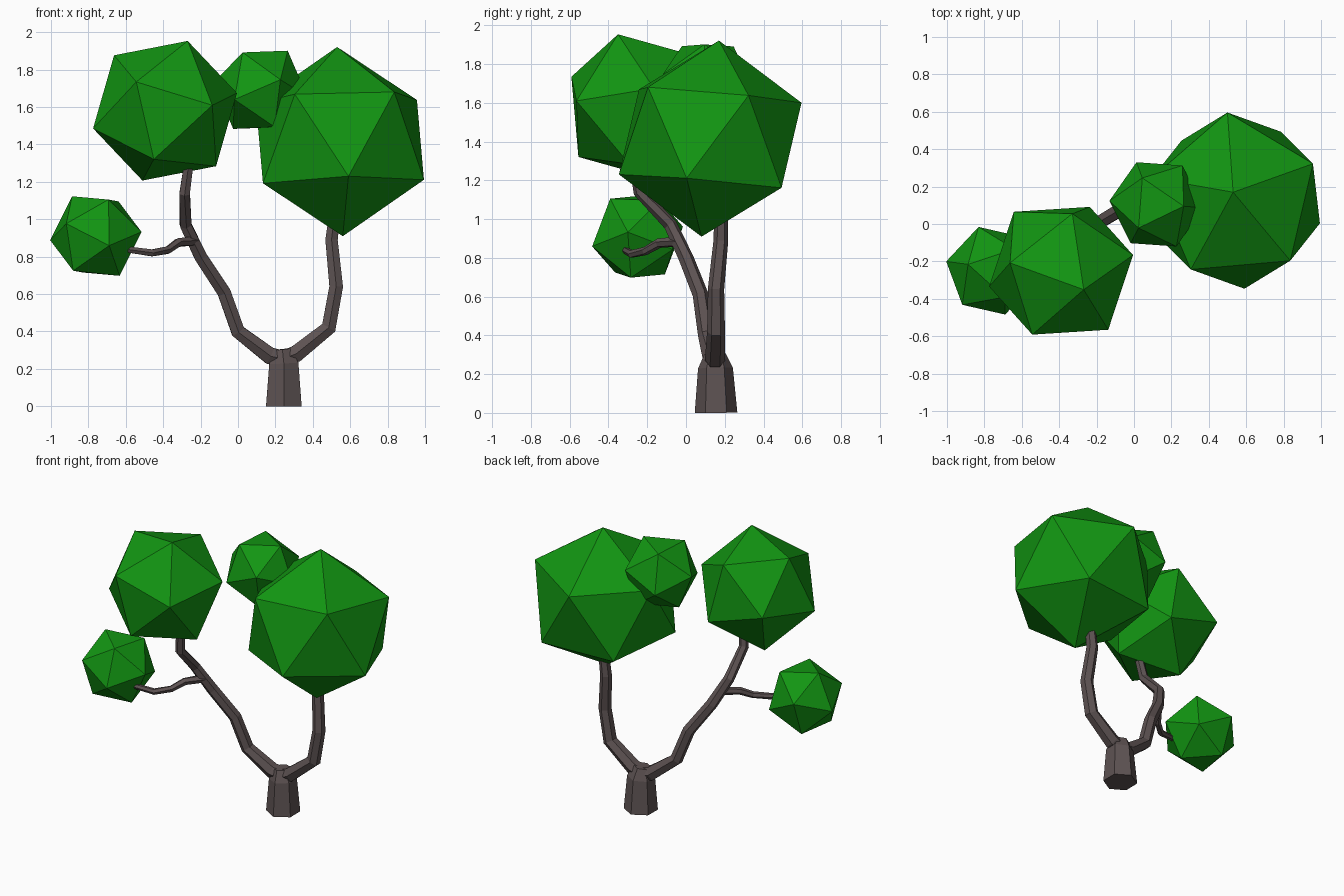
import bpy, bmesh, math
from mathutils import Vector, Matrix

if "Cube" in bpy.data.objects:
    bpy.data.objects.remove(bpy.data.objects["Cube"])


def material(name, rgb):
    m = bpy.data.materials.new(name)
    m.diffuse_color = (*rgb, 1)
    m.use_nodes = True
    m.node_tree.nodes["Principled BSDF"].inputs["Base Color"].default_value = m.diffuse_color
    return m


bark = material("bark", (0.11, 0.085, 0.085))
leaf = material("leaf", (0.006, 0.3, 0.006))


def add_object(name, bm, mat):
    bmesh.ops.recalc_face_normals(bm, faces=bm.faces)
    me = bpy.data.meshes.new(name)
    bm.to_mesh(me)
    bm.free()
    me.materials.append(mat)
    ob = bpy.data.objects.new(name, me)
    bpy.context.collection.objects.link(ob)
    return ob


def limb(name, points, sides=6):
    """Faceted tube through (x, y, z, radius) points."""
    bm = bmesh.new()
    pos = [Vector(p[:3]) for p in points]
    rings = []
    for i, p in enumerate(pos):
        d_in = (p - pos[max(i - 1, 0)]).normalized()
        d_out = (pos[min(i + 1, len(pos) - 1)] - p).normalized()
        t = (d_in + d_out).normalized()
        side = Vector((0, 1, 0))
        u = (side - t * side.dot(t)).normalized()
        w = t.cross(u)
        rings.append([bm.verts.new(p + points[i][3] * (
            u * math.cos(k * math.tau / sides) + w * math.sin(k * math.tau / sides)))
            for k in range(sides)])
    for a, b in zip(rings, rings[1:]):
        for k in range(sides):
            n = (k + 1) % sides
            bm.faces.new((a[k], a[n], b[n], b[k]))
    bm.faces.new(rings[0])
    bm.faces.new(rings[-1])
    return add_object(name, bm, bark)


def foliage(name, centre, radius, a, b):
    """Icosahedron with one corner towards a and a neighbouring one towards b."""
    z = Vector(a).normalized()
    x = Vector(b)
    x = (x - z * x.dot(z)).normalized()
    y = z.cross(x)
    rot = Matrix((x, y, z)).transposed().to_4x4()
    bm = bmesh.new()
    bmesh.ops.create_icosphere(bm, subdivisions=1, radius=radius,
                               matrix=Matrix.Translation(centre) @ rot)
    return add_object(name, bm, leaf)


# trunk and forked branches
limb("trunk", [(0.245, 0.155, 0, 0.11), (0.245, 0.152, 0.23, 0.09),
               (0.237, 0.15, 0.305, 0.055)])
limb("right_branch", [(0.23, 0.15, 0.25, 0.05), (0.31, 0.15, 0.28, 0.052),
                      (0.485, 0.155, 0.42, 0.046), (0.525, 0.155, 0.64, 0.042),
                      (0.50, 0.18, 0.89, 0.038), (0.52, 0.18, 1.05, 0.034)])
limb("left_branch", [(0.26, 0.15, 0.25, 0.05), (0.17, 0.14, 0.27, 0.052),
                     (0.0, 0.105, 0.40, 0.043), (-0.075, 0.075, 0.61, 0.041),
                     (-0.20, 0.0, 0.80, 0.039), (-0.28, -0.08, 0.97, 0.035),
                     (-0.285, -0.24, 1.14, 0.032), (-0.26, -0.27, 1.32, 0.028)])
limb("twig", [(-0.23, -0.04, 0.885, 0.028), (-0.32, -0.14, 0.875, 0.025),
              (-0.375, -0.21, 0.835, 0.022), (-0.46, -0.28, 0.82, 0.021),
              (-0.58, -0.31, 0.837, 0.019), (-0.66, -0.29, 0.86, 0.017)])

# leaf clumps
foliage("large_right_foliage", (0.545, 0.125, 1.415), 0.508,
        (-0.015, 0.045, 0.505), (-0.045, 0.465, 0.185))
foliage("large_left_foliage", (-0.39, -0.25, 1.58), 0.405,
        (0.12, -0.10, 0.37), (-0.15, -0.34, 0.16))
foliage("small_back_foliage", (0.12, 0.105, 1.692), 0.255,
        (0.15, -0.01, 0.215), (0.10, -0.235, 0.04))
foliage("small_left_foliage", (-0.76, -0.25, 0.91), 0.25,
        (0.07, -0.23, -0.05), (0.07, -0.15, 0.19))
